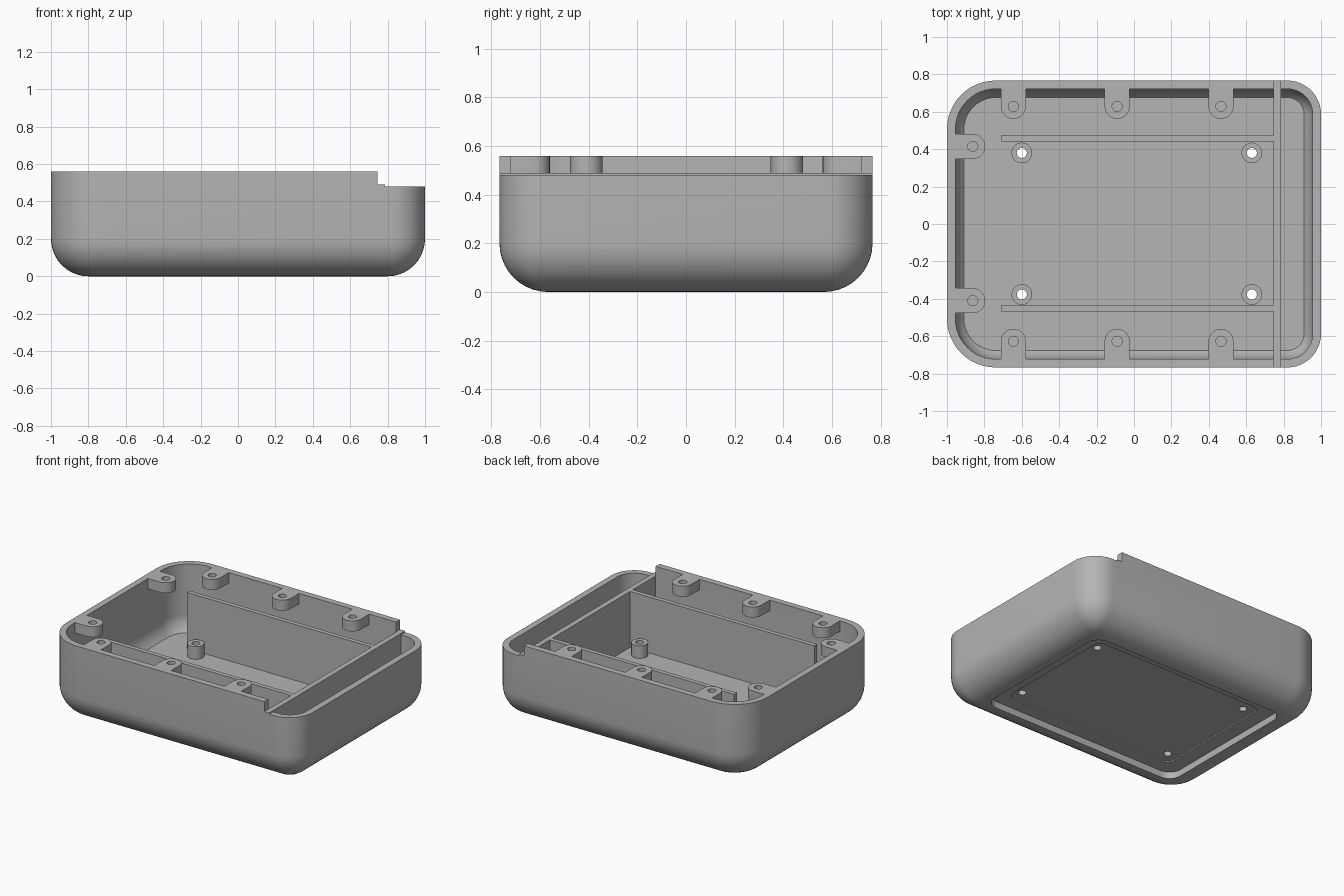
import bpy, bmesh, math

cube = bpy.data.objects.get("Cube")
if cube:
    bpy.data.objects.remove(cube, do_unlink=True)

HX, HY, H = 1.0, 0.767, 0.56      # half length, half width, rim height
WALL, FILLET, FLOOR = 0.045, 0.2, 0.09
R_LEFT, R_RIGHT = 0.26, 0.18      # corner radii at the -x and +x ends
LOW, LEDGE = 0.48, 0.49           # lowered rim and partition height
HOLE_R = 0.027

grey = bpy.data.materials.new("plain grey")
grey.use_nodes = True
grey.diffuse_color = (0.46, 0.46, 0.46, 1)
grey.node_tree.nodes["Principled BSDF"].inputs["Base Color"].default_value = grey.diffuse_color


def finish(name, bm):
    bmesh.ops.recalc_face_normals(bm, faces=bm.faces)
    me = bpy.data.meshes.new(name)
    bm.to_mesh(me)
    bm.free()
    me.materials.append(grey)
    ob = bpy.data.objects.new(name, me)
    bpy.context.collection.objects.link(ob)
    return ob


def loft(name, rings):
    """Skin closed rings of equal length and cap both ends."""
    bm = bmesh.new()
    loops = [[bm.verts.new(p) for p in ring] for ring in rings]
    for a, b in zip(loops, loops[1:]):
        for i in range(len(a)):
            j = (i + 1) % len(a)
            bm.faces.new((a[i], a[j], b[j], b[i]))
    bm.faces.new(loops[0])
    bm.faces.new(loops[-1])
    return finish(name, bm)


def prism(name, outline, z0, z1):
    return loft(name, [[(x, y, z) for x, y in outline] for z in (z0, z1)])


def box(name, x0, x1, y0, y1, z0, z1):
    return prism(name, [(x0, y0), (x1, y0), (x1, y1), (x0, y1)], z0, z1)


def arc(cx, cy, r, start, sweep, n):
    angles = [math.radians(start + sweep * i / n) for i in range(n + 1)]
    return [(cx + r * math.cos(a), cy + r * math.sin(a)) for a in angles]


def disc(cx, cy, r, n=32):
    return arc(cx, cy, r, 0, 360, n)[:-1]


def rounded(hx, hy, r_right, r_left):
    pts = []
    for k, (sx, sy) in enumerate([(1, 1), (-1, 1), (-1, -1), (1, -1)]):
        r = r_right if sx > 0 else r_left
        pts += arc(sx * (hx - r), sy * (hy - r), r, 90 * k, 90, 12)
    return pts


def shell_ring(inset, z):
    outline = rounded(HX - inset, HY - inset,
                      max(R_RIGHT - inset, 0.02), max(R_LEFT - inset, 0.02))
    return [(x, y, z) for x, y in outline]


def cut(target, cutter, keep=False):
    mod = target.modifiers.new("cut", 'BOOLEAN')
    mod.operation, mod.solver, mod.object = 'DIFFERENCE', 'EXACT', cutter
    bpy.context.view_layer.objects.active = target
    bpy.ops.object.modifier_apply(modifier=mod.name)
    if not keep:
        bpy.data.objects.remove(cutter, do_unlink=True)


def smooth(ob):
    bpy.ops.object.select_all(action='DESELECT')
    ob.select_set(True)
    bpy.context.view_layer.objects.active = ob
    bpy.ops.object.shade_smooth_by_angle(angle=math.radians(30))


# Hollow tray: filleted outside, rim, then filleted inside down to the floor
rings = []
for i in range(11):
    a = math.pi / 2 * (1 - i / 10)
    rings.append(shell_ring(FILLET * (1 - math.cos(a)), FILLET * (1 - math.sin(a))))
rings += [shell_ring(0, H), shell_ring(WALL, H)]
inner_r = FILLET - WALL
end = math.asin((FILLET - FLOOR) / inner_r)
for i in range(9):
    a = end * i / 8
    rings.append(shell_ring(FILLET - inner_r * math.cos(a), FILLET - inner_r * math.sin(a)))
tray = loft("tray_shell", rings)

# Lowered rim at the +x end, with a small ledge beside the partition
cut(tray, box("rim_cutter", 0.785, 1.2, -1, 1, LOW, 1))
cut(tray, box("ledge_cutter", 0.745, 0.8, -1, 1, LEDGE, 1))

# Stepped recess under the base
cut(tray, prism("recess_cutter", rounded(0.785, 0.56, 0.09, 0.09), -0.1, 0.048))
cut(tray, prism("panel_cutter", rounded(0.68, 0.46, 0.05, 0.05), -0.1, 0.057))

# Drilled standoffs on the floor
for i, (x, y) in enumerate([(x, y) for x in (-0.6, 0.63) for y in (-0.377, 0.38)]):
    post = prism(f"standoff_{i + 1}", disc(x, y, 0.055), FLOOR - 0.01, 0.18)
    drill = prism("drill", disc(x, y, HOLE_R), -0.1, 0.4)
    cut(tray, drill, keep=True)
    cut(post, drill)
    smooth(post)
smooth(tray)


# Screw bosses along the rim, extending inward from the wall
def boss(name, x, y, facing):
    reach = 0.098
    tip = arc(0, 0, 0.067, -90, 180, 16)
    outline = [(-reach, -0.067)] + tip + [(-reach, 0.067)]
    c, s = math.cos(facing), math.sin(facing)
    ob = prism(name, [(x + c * u - s * v, y + s * u + c * v) for u, v in outline], LOW + 0.005, H)
    cut(ob, prism("drill", disc(x, y, HOLE_R), 0.4, 0.7))
    smooth(ob)


for i, x in enumerate((-0.645, -0.09, 0.465)):
    boss(f"back_boss_{i + 1}", x, 0.629, -math.pi / 2)
    boss(f"front_boss_{i + 1}", x, -0.627, math.pi / 2)
for i, y in enumerate((-0.41, 0.415)):
    boss(f"end_boss_{i + 1}", -0.862, y, 0)

# Internal walls
box("back_partition", -0.71, 0.755, 0.44, 0.472, FLOOR - 0.01, LEDGE)
box("front_partition", -0.71, 0.755, -0.467, -0.435, FLOOR - 0.01, LEDGE)
half = [(0.70, 0.08), (0.735, 0.15), (0.735, LEDGE)]
profile = half + [(-y, z) for y, z in reversed(half)]
loft("cross_partition", [[(x, y, z) for y, z in profile] for x in (0.747, 0.785)])
